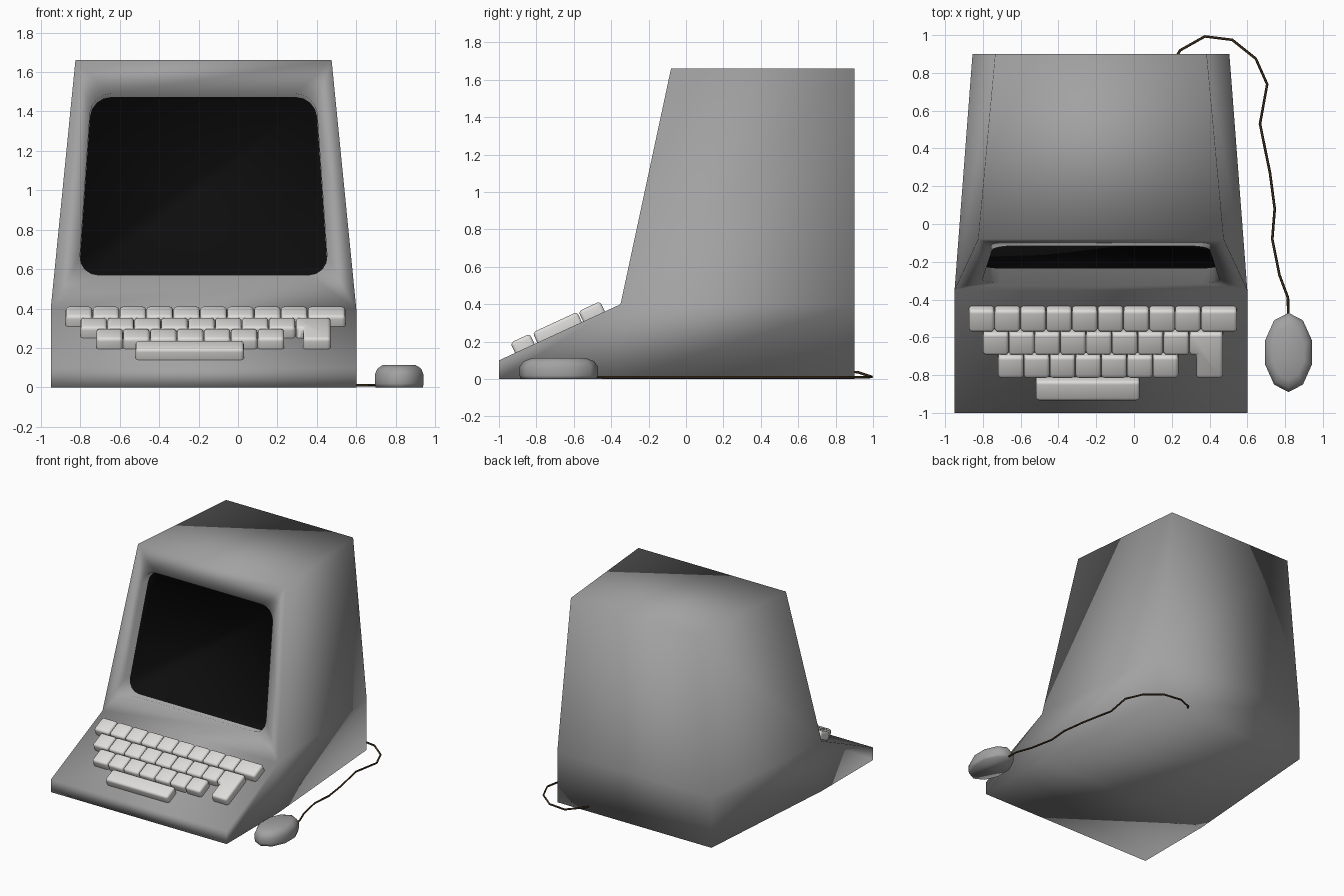
import bpy, bmesh, math
from mathutils import Vector

if "Cube" in bpy.data.objects:
    bpy.data.objects.remove(bpy.data.objects["Cube"])


def material(name, rgb):
    m = bpy.data.materials.new(name)
    m.diffuse_color = (*rgb, 1)
    m.use_nodes = True
    m.node_tree.nodes["Principled BSDF"].inputs["Base Color"].default_value = m.diffuse_color
    return m


GREY = material("casing grey", (0.36, 0.36, 0.36))
BLACK = material("screen black", (0.004, 0.004, 0.004))
LIGHT = material("key light grey", (0.73, 0.72, 0.70))
BROWN = material("cable dark brown", (0.04, 0.024, 0.01))


def finish(bm, name, mats):
    bmesh.ops.recalc_face_normals(bm, faces=bm.faces)
    for f in bm.faces:
        f.smooth = True
    me = bpy.data.meshes.new(name)
    bm.to_mesh(me)
    bm.free()
    for m in mats:
        me.materials.append(m)
    ob = bpy.data.objects.new(name, me)
    bpy.context.collection.objects.link(ob)
    return ob


CX = -0.175  # middle of the casing

# --- casing: side profile points (y, z, half width), mirrored left and right
P = [(-1, 0, .775), (-1, .1, .775), (-.35, .4, .775), (-.08, 1.66, .65),
     (.9, 1.66, .56), (.9, .4, .68), (.9, 0, .68), (-.35, 0, .775)]
bm = bmesh.new()
L = [bm.verts.new((CX - w, y, z)) for y, z, w in P]
R = [bm.verts.new((CX + w, y, z)) for y, z, w in P]
for i in range(8):
    if i != 2:  # the screen panel is built separately
        j = (i + 1) % 8
        bm.faces.new((L[i], L[j], R[j], R[i]))
for S in (L, R):
    for q in ((0, 1, 2, 7), (7, 2, 5, 6), (2, 3, 4, 5)):
        bm.faces.new([S[k] for k in q])

# --- screen opening: tapered rounded rectangle in the leaning front panel
Z0, Z1, RAD, N = .57, 1.49, .1, 4
corners = []
for c, (sx, sz) in enumerate(((1, -1), (1, 1), (-1, 1), (-1, -1))):
    pts = []
    for k in range(N + 1):
        a = math.radians(-90 + 90 * c + 90 * k / N)
        z = (Z1 - RAD if sz > 0 else Z0 + RAD) + RAD * math.sin(a)
        half = .63 - (z - .62) * .07
        x = CX + sx * (half - RAD) + RAD * math.cos(a)
        pts.append(bm.verts.new((x, -.35 + (z - .4) * .27 / 1.26, z)))
    corners.append(pts)
outer = [R[2], R[3], L[3], L[2]]
for c in range(4):
    d = (c + 1) % 4
    for k in range(N):
        bm.faces.new((outer[c], corners[c][k], corners[c][k + 1]))
    bm.faces.new((outer[c], outer[d], corners[d][0], corners[c][-1]))

# recess walls and black screen
rim = [v for pts in corners for v in pts]
deep = [bm.verts.new(v.co + Vector((0, .078, -.017))) for v in rim]
for i in range(len(rim)):
    j = (i + 1) % len(rim)
    bm.faces.new((rim[i], rim[j], deep[j], deep[i]))
bm.faces.new(deep).material_index = 1
finish(bm, "casing", (GREY, BLACK))

# --- keys: outlines lying on the keyboard slope, raised and bevelled
A = math.atan2(.3, .65)
bm = bmesh.new()


def key(outline, h=.06):
    lo, hi = [], []
    for x, y in outline:
        base = Vector((x, y, .1 + (y + 1) * .3 / .65))
        n = Vector((0, -math.sin(A), math.cos(A)))
        lo.append(bm.verts.new(base - n * .035))
        hi.append(bm.verts.new(base + n * h))
    bm.faces.new(hi)
    bm.faces.new(lo[::-1])
    for i in range(len(lo)):
        j = (i + 1) % len(lo)
        bm.faces.new((lo[i], lo[j], hi[j], hi[i]))


def box_key(x0, x1, yc, d=.058):
    key([(x0, yc - d), (x1, yc - d), (x1, yc + d), (x0, yc + d)])


W = .1365
for x, yc, count in ((-.875, -.492, 9), (-.80, -.615, 8), (-.72, -.737, 7)):
    for k in range(count):
        box_key(x + k * W + .001, x + (k + 1) * W - .001, yc)
box_key(.355, .545, -.492)
box_key(-.52, .03, -.862, .052)
# L-shaped key
key([(.33, -.795), (.47, -.795), (.47, -.557), (.294, -.557),
     (.294, -.673), (.33, -.673)])
keys = finish(bm, "keyboard_keys", (LIGHT,))
bev = keys.modifiers.new("round", "BEVEL")
bev.width = .024
bev.segments = 3

# --- mouse: stacked ten-sided ovals
bm = bmesh.new()
rings = []
for z, s in ((0, .97), (.02, 1), (.065, 1), (.095, .9), (.113, .68)):
    rings.append([bm.verts.new((.818 + .13 * s * math.cos(math.tau * k / 10 + math.pi / 2),
                                -.68 + .21 * s * math.sin(math.tau * k / 10 + math.pi / 2), z))
                  for k in range(10)])
for a, b in zip(rings, rings[1:]):
    for k in range(10):
        j = (k + 1) % 10
        bm.faces.new((a[k], a[j], b[j], b[k]))
bm.faces.new(rings[0][::-1])
bm.faces.new(rings[-1])
finish(bm, "mouse", (GREY,))

# --- cable from the back of the casing to the mouse
path = [(.22, .88, .04), (.245, .92, .036), (.375, .993, .012), (.52, .975, .01),
        (.645, .875, .01), (.705, .74, .01), (.667, .53, .01), (.72, .27, .01),
        (.745, .08, .01), (.732, -.08, .01), (.77, -.27, .01), (.815, -.39, .01),
        (.817, -.55, .012)]
cu = bpy.data.curves.new("mouse_cable", "CURVE")
cu.dimensions = "3D"
cu.bevel_depth = .007
cu.bevel_resolution = 1
cu.use_fill_caps = True
sp = cu.splines.new("POLY")
sp.points.add(len(path) - 1)
for p, co in zip(sp.points, path):
    p.co = (*co, 1)
cu.materials.append(BROWN)
bpy.context.collection.objects.link(bpy.data.objects.new("mouse_cable", cu))
